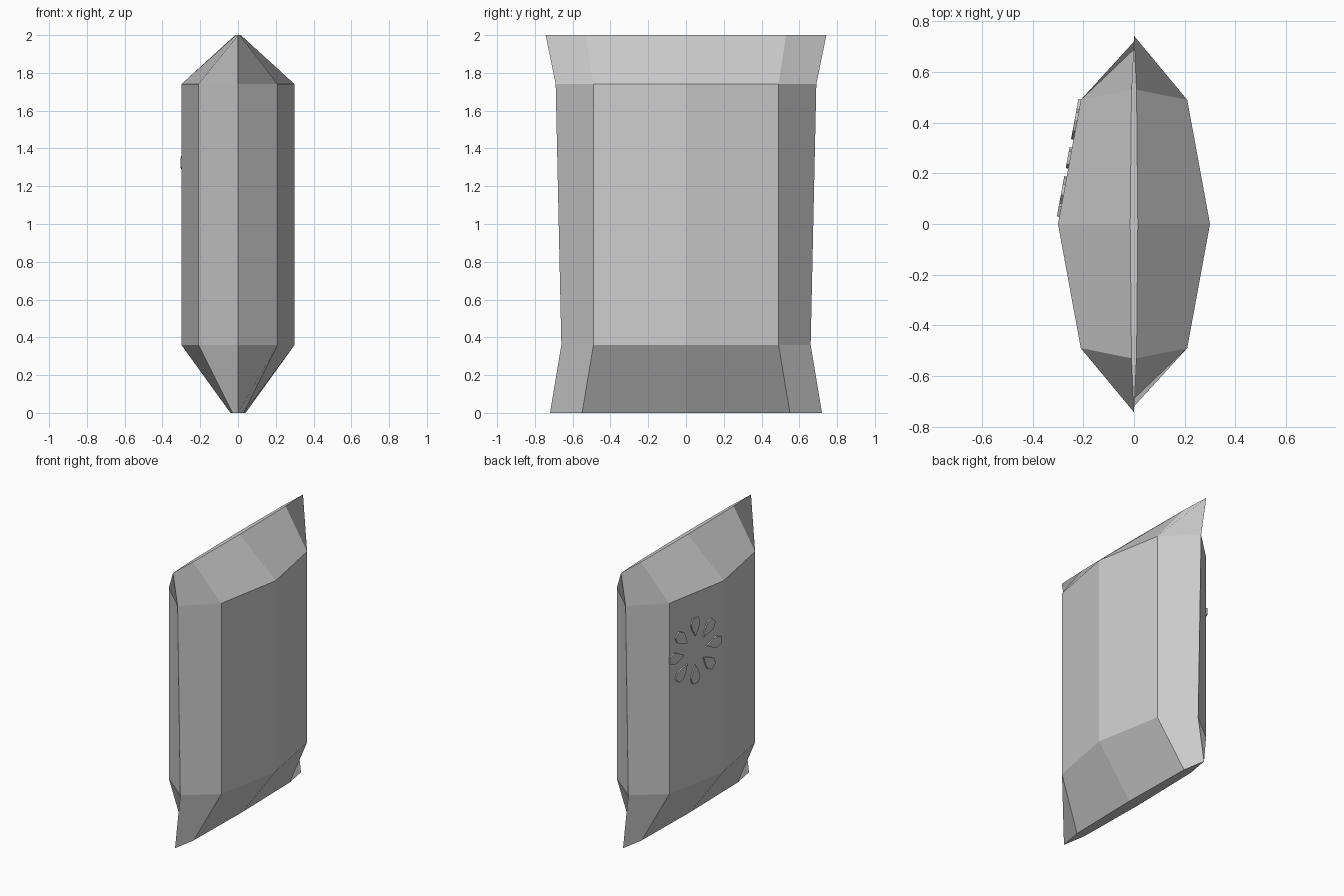
import bpy, bmesh, math
from mathutils import Vector, Matrix

if "Cube" in bpy.data.objects:
    bpy.data.objects.remove(bpy.data.objects["Cube"])


def mesh_object(name, bm):
    bmesh.ops.recalc_face_normals(bm, faces=bm.faces)
    mesh = bpy.data.meshes.new(name)
    bm.to_mesh(mesh)
    bm.free()
    obj = bpy.data.objects.new(name, mesh)
    bpy.context.collection.objects.link(obj)
    return obj


# Pouch: eight-sided rings, pinched into flat seams at both ends
# (z, middle half width, corner x, corner y, seam tip y)
rings = [(0.0, 0.04, 0.03, 0.55, 0.72),
         (0.36, 0.30, 0.21, 0.49, 0.66),
         (1.74, 0.30, 0.21, 0.49, 0.69),
         (2.0, 0.015, 0.01, 0.53, 0.743)]
bm = bmesh.new()
loops = []
for z, mid, cx, cy, tip in rings:
    outline = [(0, -tip), (cx, -cy), (mid, 0), (cx, cy),
               (0, tip), (-cx, cy), (-mid, 0), (-cx, -cy)]
    loops.append([bm.verts.new((x, y, z)) for x, y in outline])
for low, high in zip(loops, loops[1:]):
    for i in range(8):
        j = (i + 1) % 8
        bm.faces.new((low[i], low[j], high[j], high[i]))
bm.faces.new(loops[0])
bm.faces.new(loops[-1])
mesh_object("pouch_body", bm)

# Raised flower: eight teardrop petals lying on the left panel
across = Vector((-0.09, -0.49, 0)).normalized()
up = Vector((0, 0, 1))
normal = Vector((-0.49, 0.09, 0)).normalized()
centre = Vector((-0.252, 0.26, 1.325))
profile = [(0.0, 0.105), (0.028, 0.155), (0.042, 0.195),
           (0.025, 0.236), (-0.025, 0.236), (-0.042, 0.195), (-0.028, 0.155)]
bm = bmesh.new()
for k in range(8):
    turn = Matrix.Rotation(k * math.pi / 4, 2)
    layers = []
    for depth in (-0.008, 0.01):
        layer = []
        for p in profile:
            u, v = turn @ Vector(p)
            layer.append(bm.verts.new(centre + across * u + up * v + normal * depth))
        layers.append(layer)
    back, front = layers
    bm.faces.new(back)
    bm.faces.new(front)
    for i in range(len(profile)):
        j = (i + 1) % len(profile)
        bm.faces.new((back[i], back[j], front[j], front[i]))
mesh_object("flower_petals", bm)
